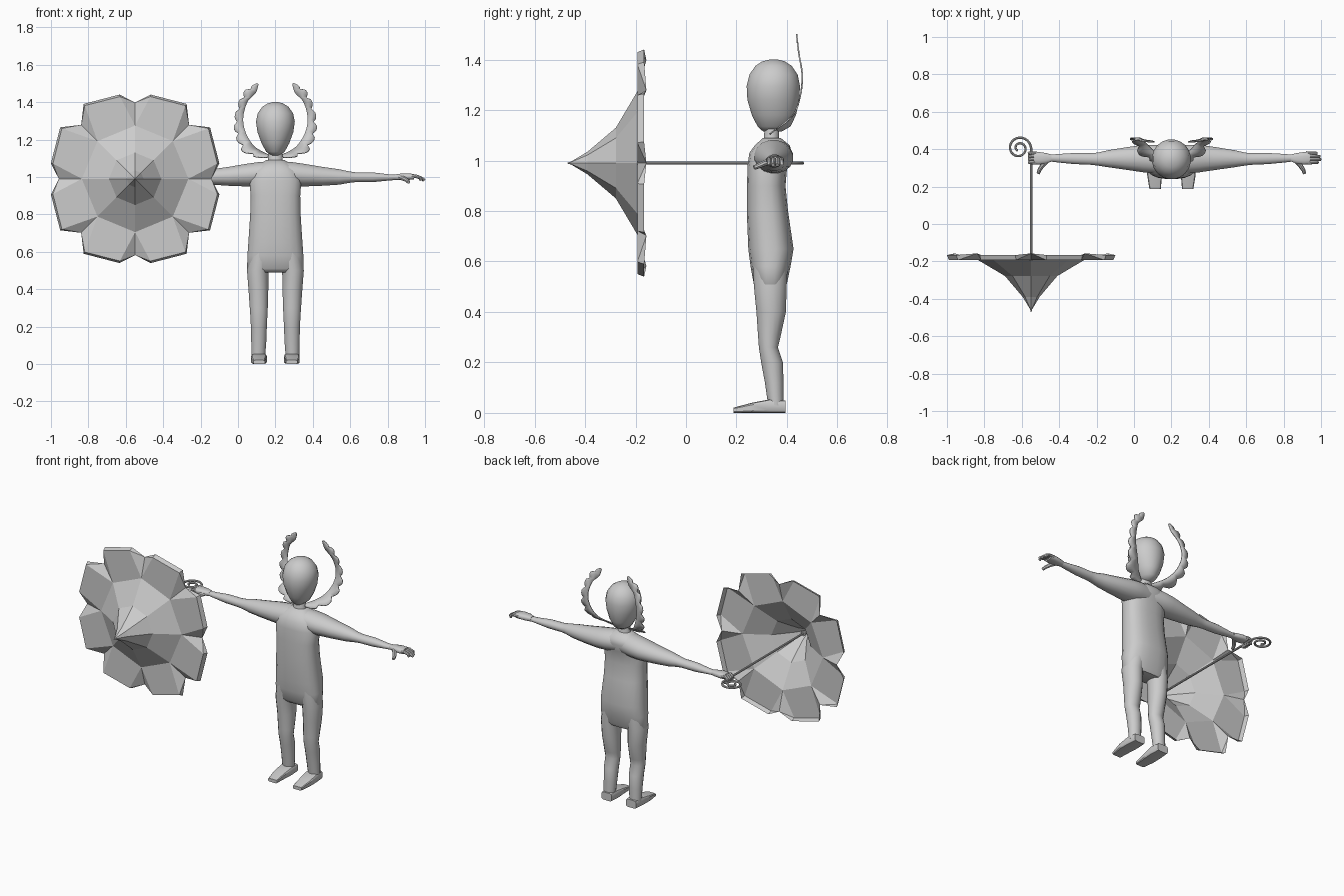
import bpy, bmesh, math
from mathutils import Vector

if "Cube" in bpy.data.objects:
    bpy.data.objects.remove(bpy.data.objects["Cube"])

CX = 0.2                      # centre line of the figure
grey = bpy.data.materials.new("plain grey")
grey.diffuse_color = (0.6, 0.6, 0.6, 1)
grey.use_nodes = True
grey.node_tree.nodes["Principled BSDF"].inputs["Base Color"].default_value = grey.diffuse_color


def finish(name, bm, smooth=40, recalc=True):
    if recalc:
        bmesh.ops.recalc_face_normals(bm, faces=bm.faces[:])
    me = bpy.data.meshes.new(name)
    bm.to_mesh(me)
    bm.free()
    ob = bpy.data.objects.new(name, me)
    bpy.context.collection.objects.link(ob)
    me.materials.append(grey)
    if smooth:
        bpy.ops.object.select_all(action='DESELECT')
        bpy.context.view_layer.objects.active = ob
        ob.select_set(True)
        bpy.ops.object.shade_smooth_by_angle(angle=math.radians(smooth))
    return ob


def bridge(bm, rings):
    for r0, r1 in zip(rings, rings[1:]):
        n = len(r0)
        for i in range(n):
            j = (i + 1) % n
            bm.faces.new((r0[i], r0[j], r1[j], r1[i]))


def loft(name, axis, rings, side=1, n=16, power=2.0, smooth=50):
    """Rings are (t, a0, a1, b0, b1) extents across the axis; x is measured from the centre line."""
    bm = bmesh.new()
    loops = []
    for t, a0, a1, b0, b1 in rings:
        loop = []
        for k in range(n):
            c, s = (f(2 * math.pi * (k + .5) / n) for f in (math.cos, math.sin))
            a = (a0 + a1) / 2 + (a1 - a0) / 2 * math.copysign(abs(c) ** (2 / power), c)
            b = (b0 + b1) / 2 + (b1 - b0) / 2 * math.copysign(abs(s) ** (2 / power), s)
            x, y, z = {'z': (a, b, t), 'x': (t, a, b), 'y': (a, t, b)}[axis]
            loop.append(bm.verts.new((CX + side * x, y, z)))
        loops.append(loop)
    bridge(bm, loops)
    bm.faces.new(loops[0])
    bm.faces.new(loops[-1])
    return finish(name, bm, smooth)


def tube(name, pts, radius, n=8, taper=1.0):
    """Round tube along a path, in world coordinates."""
    bm = bmesh.new()
    pts = [Vector(p) for p in pts]
    loops = []
    u = None
    for i, p in enumerate(pts):
        d = (pts[min(i + 1, len(pts) - 1)] - pts[max(i - 1, 0)]).normalized()
        if u is None:
            u = d.orthogonal().normalized()
        u = (u - d * u.dot(d)).normalized()
        v = d.cross(u)
        r = radius * (1 + (taper - 1) * i / (len(pts) - 1))
        loops.append([bm.verts.new(p + r * (u * math.cos(2 * math.pi * k / n)
                                            + v * math.sin(2 * math.pi * k / n))) for k in range(n)])
    bridge(bm, loops)
    bm.faces.new(loops[0])
    bm.faces.new(loops[-1])
    return finish(name, bm)


def sample(pts, t):
    """Point on a Catmull-Rom path, t from 0 to 1."""
    f = min(t, .9999) * (len(pts) - 1)
    i = int(f)
    f -= i
    p = [Vector(pts[max(0, min(len(pts) - 1, i + k))]) for k in (-1, 0, 1, 2)]
    return .5 * (2 * p[1] + (p[2] - p[0]) * f + (2 * p[0] - 5 * p[1] + 4 * p[2] - p[3]) * f ** 2
                 + (3 * p[1] - p[0] - 3 * p[2] + p[3]) * f ** 3)


# torso, neck and head
loft("torso", 'z', [(.49, -.135, .135, .285, .39), (.51, -.153, .153, .268, .40),
                    (.58, -.151, .151, .255, .415), (.65, -.146, .146, .246, .427),
                    (.80, -.136, .136, .24, .405), (.90, -.134, .134, .241, .395),
                    (.98, -.14, .14, .243, .402), (1.03, -.125, .125, .25, .42),
                    (1.06, -.095, .095, .272, .412), (1.09, -.05, .05, .305, .375)], power=2.5, n=20)
loft("neck", 'z', [(1.05, -.05, .05, .295, .385), (1.09, -.04, .04, .308, .37),
                   (1.18, -.036, .036, .315, .37)])
loft("head", 'z', [(1.115, -.025, .025, .305, .38), (1.135, -.05, .05, .283, .415),
                   (1.18, -.075, .075, .26, .437), (1.24, -.097, .097, .242, .45),
                   (1.295, -.105, .105, .239, .453), (1.34, -.096, .096, .25, .444),
                   (1.375, -.071, .071, .274, .42), (1.393, -.042, .042, .302, .392),
                   (1.401, -.012, .012, .335, .36)], n=20)

for s, label in ((1, "left"), (-1, "right")):
    # arm from shoulder to wrist
    loft(label + "_arm", 'x', [(0, .265, .41, .955, 1.085), (.08, .268, .425, .95, 1.082),
                               (.15, .275, .425, .948, 1.072), (.25, .29, .41, .952, 1.055),
                               (.34, .303, .395, .958, 1.042), (.395, .312, .382, .968, 1.03),
                               (.43, .316, .38, .972, 1.025), (.52, .32, .38, .972, 1.025),
                               (.60, .328, .375, .98, 1.015), (.65, .334, .371, .984, 1.012)], side=s)
    # leg with knee
    loft(label + "_leg", 'z', [(.60, .01, .14, .262, .405), (.50, .035, .153, .268, .40),
                               (.40, .037, .145, .278, .397), (.30, .04, .138, .285, .375),
                               (.26, .042, .135, .288, .365), (.20, .045, .132, .297, .385),
                               (.12, .048, .13, .312, .387), (.03, .055, .128, .325, .387)], side=s)
    # wedge foot
    loft(label + "_foot", 'y', [(.394, .05, .123, 0, .05), (.33, .045, .13, 0, .054),
                                (.26, .05, .13, 0, .04), (.188, .056, .118, 0, .021)],
         side=s, power=5, n=12, smooth=35)
    # palm
    end = .74 if s > 0 else .735
    loft(label + "_palm", 'x', [(.64, .334, .372, .984, 1.014), (.67, .322, .38, .983, 1.018),
                                (.71, .317, .386, .984, 1.02), (end, .32, .386, .986, 1.016)],
         side=s, n=12, power=2.6)
    # fingers: open on one side, wrapped around the handle on the other
    for k in range(4):
        y = .329 + k * .0165
        if s > 0:
            reach = (.782, .798, .793, .775)[k]
            path = [(.72, y, 1.003), (.75, y, 1.004), (.775, y, .996), (reach, y, .982)]
        else:
            path = [(.72, y, 1.003), (.745, y, 1.006), (.76, y, .995), (.758, y, .975), (.735, y, .968)]
        tube(f"{label}_finger_{k + 1}", [(CX + s * a, b, c) for a, b, c in path], .0105, 8, .75)
    # thumb
    tube(label + "_thumb", [(CX + s * a, b, c) for a, b, c in
                            ((.665, .34, 1.0), (.69, .312, .99), (.705, .29, .98), (.712, .27, .972))],
         .014, 8, .65)

    # feathered wing beside the head: offsets from centre line and heights
    inner = [(.035, 1.117), (.11, 1.16), (.158, 1.235), (.172, 1.315), (.15, 1.40), (.105, 1.45), (.09, 1.497)]
    outer = [(.045, 1.098), (.16, 1.125), (.207, 1.20), (.222, 1.285), (.203, 1.38), (.165, 1.46), (.1, 1.502)]
    depth = [(1.09, .32), (1.2, .42), (1.28, .453), (1.36, .46), (1.43, .447), (1.51, .438)]

    def wing_y(z):
        return sample(depth, max(0, min(1, (z - 1.09) / .42)))[1]

    bm = bmesh.new()
    rows = []
    feathers, steps = 8, 6
    for i in range(feathers * steps + 1):
        t = i / (feathers * steps)
        a, b = sample(inner, t), sample(outer, t)
        f = (i % steps) / (steps - 1)
        b = a.lerp(b, .66 + .36 * math.sin(f * math.pi * .62) if i < feathers * steps else 1)
        row = []
        for w in (0, .5, 1):
            p = a.lerp(b, w)
            row.append(bm.verts.new((CX + s * p[0], wing_y(p[1]), p[1])))
        rows.append(row)
    for r0, r1 in zip(rows, rows[1:]):
        for w in (0, 1):
            bm.faces.new((r0[w], r0[w + 1], r1[w + 1], r1[w]))
    wing = finish(label + "_head_wing", bm, 35)
    sol = wing.modifiers.new("thickness", 'SOLIDIFY')
    sol.thickness = .006
    sol.offset = 0

# parasol canopy: eight ribs, each gap carrying a flared lobe with a turned rim
PX, PZ = -.55, .99


def canopy_vert(bm, r, deg, y):
    a = math.radians(deg)
    return bm.verts.new((PX + r * math.cos(a), y, PZ + r * math.sin(a)))


bm = bmesh.new()
tip = bm.verts.new((PX, -.465, PZ))
rings = [[canopy_vert(bm, r, 45 * k, y) for k in range(8)]
         for r, y in ((.045, -.39), (.14, -.278), (.285, -.192), (.408, -.157))]
for k in range(8):
    bm.faces.new((tip, rings[0][k], rings[0][(k + 1) % 8]))
bridge(bm, rings[:3])
for k in range(8):
    j = (k + 1) % 8
    a, b, na, nb = rings[2][k], rings[2][j], rings[3][k], rings[3][j]
    corner, rim = [], []
    for off in (10.5, 34.5):
        cardinal = (k % 2 == 0) == (off < 20)       # corner nearest a straight axis
        r = .447 if cardinal else .475
        corner.append(canopy_vert(bm, r, 45 * k + off, -.193))
        rim.append(canopy_vert(bm, r + .011, 45 * k + off, -.166))
    c0, c1 = corner
    bm.faces.new((a, c0, c1, b))
    bm.faces.new((a, na, c0))
    bm.faces.new((b, c1, nb))
    bm.faces.new((c0, rim[0], rim[1], c1))
    bm.faces.new((na, rim[0], c0))
    bm.faces.new((c1, rim[1], nb))
finish("parasol_canopy", bm, 0)

# parasol shaft with a spiral handle, and the pointed ferrule
path = [(PX, -.44, PZ), (PX, 0, PZ), (PX, .36, PZ)]
for i in range(41):
    a = i / 40 * math.radians(600)
    r = .064 - .05 * i / 40
    path.append((-.614 + r * math.cos(a), .405 + r * math.sin(a), PZ))
tube("parasol_shaft_and_handle", path, .0065, 8)
tube("parasol_ferrule", [(PX, -.40, PZ), (PX, -.44, PZ), (PX, -.47, PZ)], .016, 8, .15)
